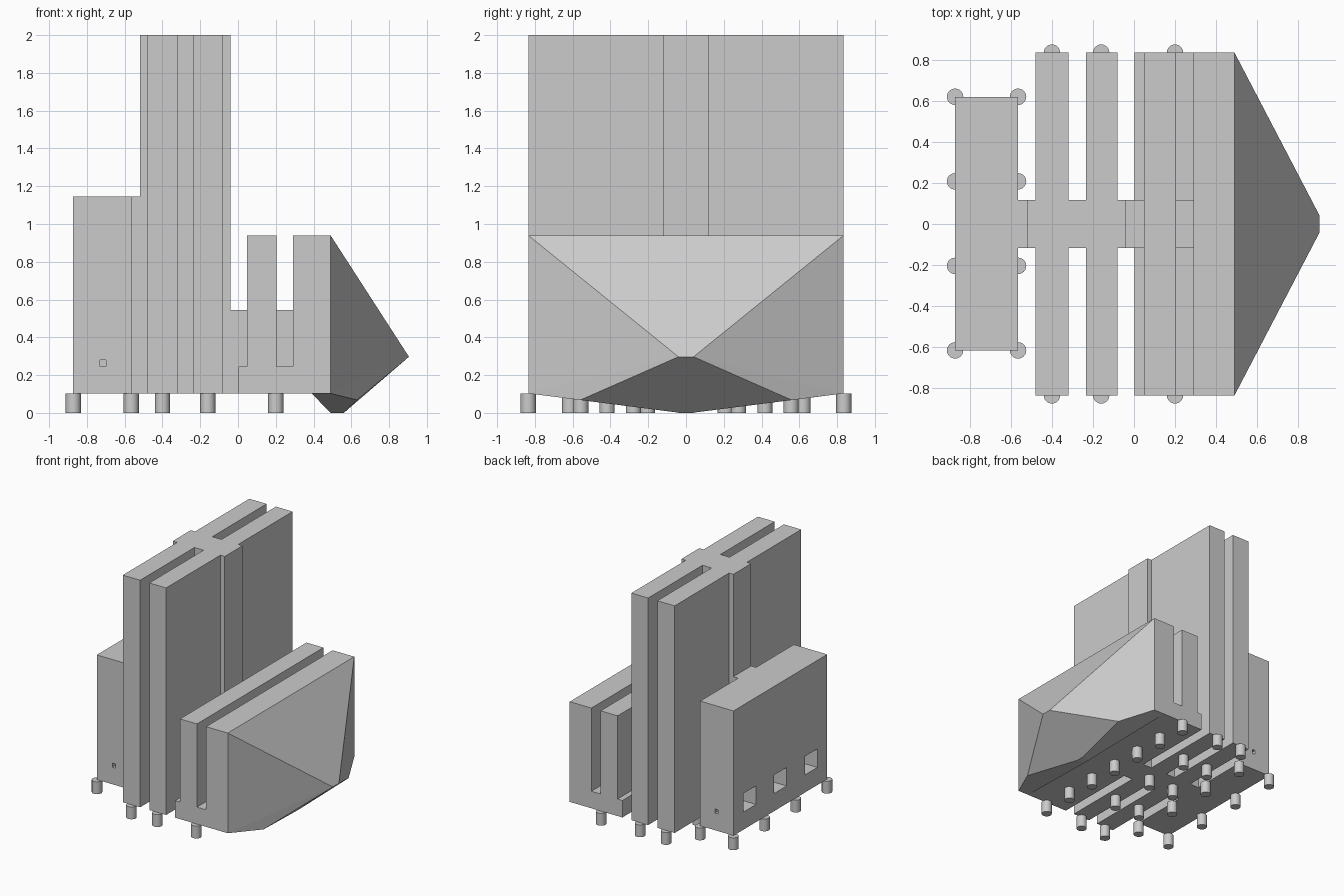
import bpy, bmesh
from mathutils import Vector

cube = bpy.data.objects.get("Cube")
if cube:
    bpy.data.objects.remove(cube, do_unlink=True)

grey = bpy.data.materials.new("plain_grey")
grey.use_nodes = True
COLOUR = (0.6, 0.6, 0.6, 1)
grey.diffuse_color = COLOUR
grey.node_tree.nodes["Principled BSDF"].inputs["Base Color"].default_value = COLOUR

FLOOR = 0.103      # underside of the blocks
HALF = 0.835       # half length of the long slabs
SPINE = 0.118      # half width of the linking spine


def finish(name, bm):
    bmesh.ops.recalc_face_normals(bm, faces=bm.faces)
    mesh = bpy.data.meshes.new(name)
    bm.to_mesh(mesh)
    bm.free()
    mesh.materials.append(grey)
    obj = bpy.data.objects.new(name, mesh)
    bpy.context.collection.objects.link(obj)
    return obj


def prism(name, outline, start, sweep):
    """Extrude a flat outline (3D points offset by start) along sweep."""
    bm = bmesh.new()
    face = bm.faces.new([bm.verts.new(Vector(p) + Vector(start)) for p in outline])
    moved = bmesh.ops.extrude_face_region(bm, geom=[face])["geom"]
    bmesh.ops.translate(bm, vec=sweep, verts=[v for v in moved if isinstance(v, bmesh.types.BMVert)])
    return finish(name, bm)


def box(name, x, y, z):
    outline = [(x[0], y[0], 0), (x[1], y[0], 0), (x[1], y[1], 0), (x[0], y[1], 0)]
    return prism(name, outline, (0, 0, z[0]), (0, 0, z[1] - z[0]))


def cut(target, cutter):
    mod = target.modifiers.new(cutter.name, 'BOOLEAN')
    mod.operation = 'DIFFERENCE'
    mod.solver = 'EXACT'
    mod.object = cutter
    cutter.hide_render = True
    cutter.hide_viewport = True
    cutter.display_type = 'WIRE'


# Tall twin slabs joined by a spine, as one mirrored plan outline
half_plan = [(-0.52, SPINE), (-0.48, SPINE), (-0.48, HALF), (-0.32, HALF),
             (-0.32, SPINE), (-0.235, SPINE), (-0.235, HALF), (-0.08, HALF),
             (-0.08, SPINE), (-0.04, SPINE)]
plan = [(x, y, 0) for x, y in half_plan] + [(x, -y, 0) for x, y in reversed(half_plan)]
prism("tall_twin_slabs", plan, (0, 0, FLOOR), (0, 0, 2 - FLOOR))

# Medium block with its link to the tall slabs
block = box("medium_block", (-0.873, -0.565), (-0.617, 0.62), (FLOOR, 1.145))
box("medium_block_link", (-0.565, -0.52), (-SPINE, SPINE), (FLOOR, 1.145))

# Recessed openings in the outer face and small sockets at both ends
for i, y in enumerate((0.405, 0, -0.405)):
    cut(block, box(f"opening_cutter_{i}", (-0.95, -0.7), (y - 0.083, y + 0.083), (0.25, 0.405)))
for side, y in (("front", -0.617), ("back", 0.62)):
    cut(block, box(f"socket_cutter_{side}", (-0.73, -0.7), (y - 0.05, y + 0.05), (0.245, 0.28)))

# Low grooved block, extruded from its end profile
profile = [(0.003, FLOOR), (0.49, FLOOR), (0.49, 0.94), (0.29, 0.94), (0.29, 0.245),
           (0.205, 0.245), (0.205, 0.94), (0.048, 0.94), (0.048, 0.245), (0.003, 0.245)]
prism("low_grooved_block", [(x, 0, z) for x, z in profile], (0, -HALF, 0), (0, 2 * HALF, 0))
box("low_link", (-0.04, 0.048), (-SPINE, SPINE), (FLOOR, 0.545))
box("groove_link", (0.205, 0.29), (-SPINE, SPINE), (0.245, 0.545))

# Faceted prow: convex solid around mirrored corner points
corners = [(0.49, HALF, 0.94), (0.49, HALF, FLOOR), (0.39, 0.82, FLOOR),
           (0.63, 0.56, 0.068), (0.905, 0.04, 0.297), (0.56, 0.03, 0), (0.49, 0.03, 0)]
bm = bmesh.new()
for x, y, z in corners:
    for s in (-1, 1):
        bm.verts.new((x, s * y, z))
bmesh.ops.convex_hull(bm, input=bm.verts)
bmesh.ops.dissolve_limit(bm, angle_limit=0.03, verts=bm.verts, edges=bm.edges)
finish("faceted_prow", bm)

# Rows of round feet: x position, y centre, half length, count
bm = bmesh.new()
rows = [(-0.872, 0.002, 0.618, 4), (-0.565, 0.002, 0.618, 4),
        (-0.4, 0, HALF, 5), (-0.16, 0, HALF, 5), (0.2, 0, HALF, 7)]
for x, mid, reach, count in rows:
    for i in range(count):
        y = mid - reach + 2 * reach * i / (count - 1)
        made = bmesh.ops.create_cone(bm, cap_ends=True, segments=24, radius1=0.04,
                                     radius2=0.04, depth=FLOOR)
        bmesh.ops.translate(bm, vec=(x, y, FLOOR / 2), verts=made["verts"])
feet = finish("round_feet", bm)
bpy.ops.object.select_all(action='DESELECT')
feet.select_set(True)
bpy.context.view_layer.objects.active = feet
bpy.ops.object.shade_smooth_by_angle()
